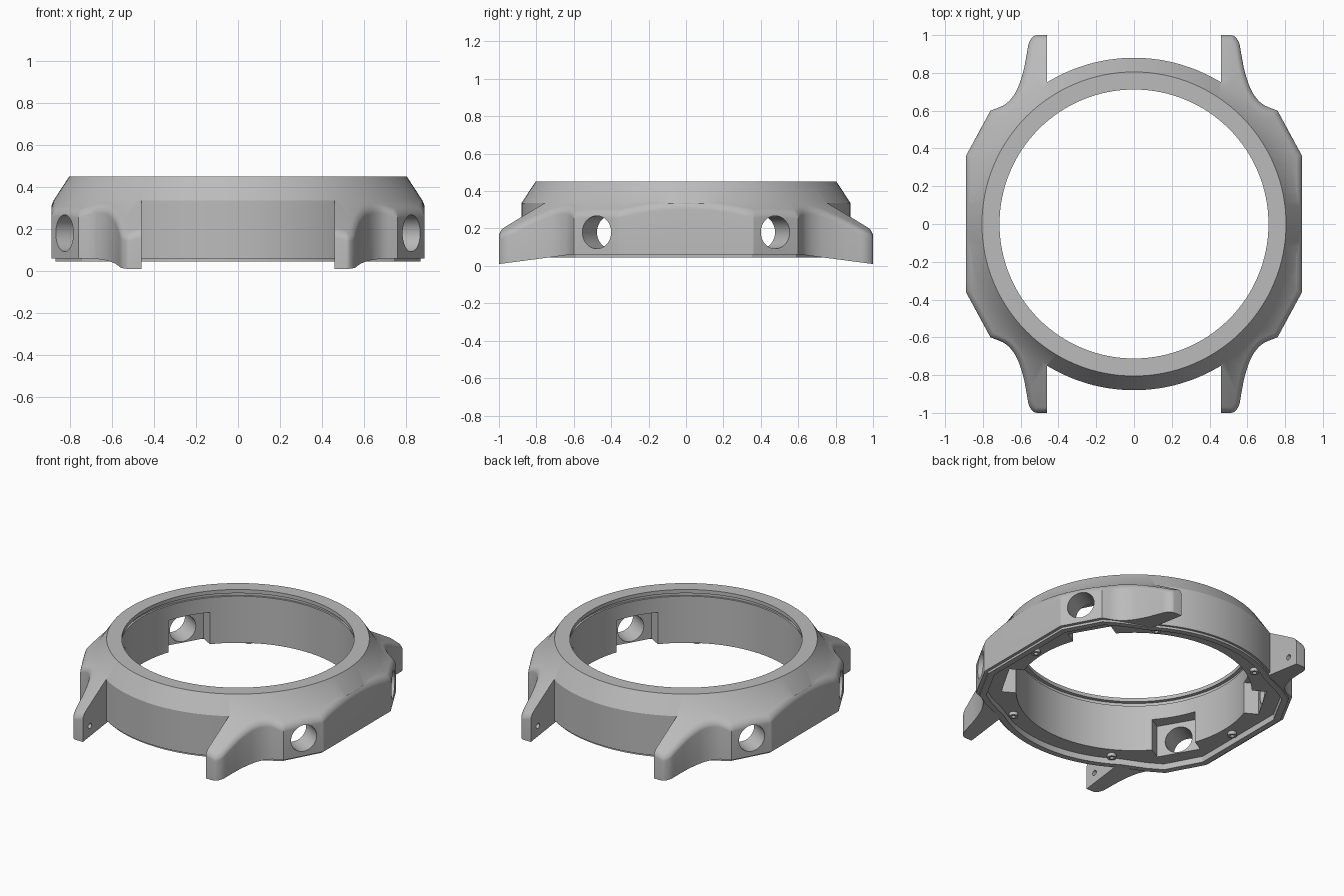
import bpy, bmesh, math
from mathutils import Vector, Matrix

if "Cube" in bpy.data.objects:
    bpy.data.objects.remove(bpy.data.objects["Cube"])

metal = bpy.data.materials.new("grey_metal")
metal.use_nodes = True
GREY = (0.5, 0.5, 0.5, 1)
metal.diffuse_color = GREY
metal.node_tree.nodes["Principled BSDF"].inputs["Base Color"].default_value = GREY


def finish(bm, name):
    bmesh.ops.recalc_face_normals(bm, faces=bm.faces)
    mesh = bpy.data.meshes.new(name)
    bm.to_mesh(mesh)
    bm.free()
    mesh.materials.append(metal)
    ob = bpy.data.objects.new(name, mesh)
    bpy.context.collection.objects.link(ob)
    return ob


def loft(levels):
    """Closed solid through equal-length rings of points, capped at both ends."""
    bm = bmesh.new()
    rings = [[bm.verts.new(p) for p in level] for level in levels]
    n = len(rings[0])
    for a, b in zip(rings, rings[1:]):
        for i in range(n):
            j = (i + 1) % n
            bm.faces.new((a[i], a[j], b[j], b[i]))
    bm.faces.new(rings[0])
    bm.faces.new(rings[-1])
    return bm


def prism(name, outline, z0, z1):
    return finish(loft([[(x, y, z) for x, y in outline] for z in (z0, z1)]), name)


def lathe(name, profile, steps=128, centre=(0, 0)):
    """Ring made by turning a closed (radius, z) profile."""
    bm = bmesh.new()
    rings = []
    for s in range(steps):
        a = 2 * math.pi * s / steps
        rings.append([bm.verts.new((centre[0] + r * math.cos(a), centre[1] + r * math.sin(a), z))
                      for r, z in profile])
    n = len(profile)
    for s in range(steps):
        a, b = rings[s], rings[(s + 1) % steps]
        for i in range(n):
            j = (i + 1) % n
            bm.faces.new((a[i], a[j], b[j], b[i]))
    return finish(bm, name)


def cylinder(name, radius, depth, matrix):
    bm = bmesh.new()
    bmesh.ops.create_cone(bm, cap_ends=True, segments=40, radius1=radius, radius2=radius,
                          depth=depth, matrix=matrix)
    return finish(bm, name)


def combine(target, other, operation):
    other.hide_render = True
    mod = target.modifiers.new("cut", "BOOLEAN")
    mod.operation, mod.solver, mod.object = operation, "EXACT", other
    bpy.context.view_layer.objects.active = target
    bpy.ops.object.modifier_apply(modifier=mod.name)
    bpy.data.objects.remove(other)


def smooth_path(points, steps=5):
    """Catmull-Rom path through the points."""
    p = [Vector(q) for q in points]
    p = [2 * p[0] - p[1]] + p + [2 * p[-1] - p[-2]]
    out = []
    for a, b, c, d in zip(p, p[1:], p[2:], p[3:]):
        for k in range(steps):
            t = k / steps
            out.append(0.5 * (2 * b + (c - a) * t + (2 * a - 5 * b + 4 * c - d) * t * t
                              + (3 * b - a - 3 * c + d) * t ** 3))
    return out + [p[-2]]


def arc(radius, a0, a1, steps):
    return [Vector((radius * math.cos(a0 + (a1 - a0) * k / steps),
                    radius * math.sin(a0 + (a1 - a0) * k / steps))) for k in range(steps + 1)]


def mirrored(points):
    return [Vector((q[0], -q[1])) for q in reversed(points)]


# Flank with two lugs: rounded plan outline under a conical top
LUG_X, INNER, FILLET = 0.46, 0.80, 0.028
quarter = [Vector((0.89, 0.36))] + smooth_path(
    [(0.76, 0.6), (0.68, 0.635), (0.625, 0.70), (0.588, 0.80), (0.568, 0.90),
     (0.556, 0.96), (0.53, 0.995), (0.50, 1.0)]) + [Vector((LUG_X, 1.0))]
end = math.acos(LUG_X / INNER)
outline = mirrored(quarter) + quarter + arc(INNER, end, -end, 40)


def inset(points, amount):
    out = []
    for i, p in enumerate(points):
        before, after = p - points[i - 1], points[(i + 1) % len(points)] - p
        n1 = Vector((-before.y, before.x)).normalized()
        n2 = Vector((-after.y, after.x)).normalized()
        move = (n1 + n2) / max(0.5, 1 + n1.dot(n2)) * amount
        if p.length < INNER + 0.01:
            move = Vector((0, 0))
        elif p.x <= LUG_X + 0.001:
            move = Vector((0, -math.copysign(amount, p.y)))
        out.append(p + move)
    return out


def flank(name, side):
    turns = [math.radians(18 * k) for k in range(6)]
    levels = [[(p.x, p.y, 0) for p in outline]]
    for k, t in enumerate(turns):
        levels.append([(p.x, p.y, 1 + k) for p in inset(outline, FILLET * (1 - math.cos(t)))])
    bm = loft(levels)
    cuts = [((0, 0, 0), (-math.sin(a), math.cos(a), 0))
            for a in (math.radians(3 * k + 1.5) for k in range(60))]
    cuts += [((0, y, 0), (0, 1, 0)) for y in (-0.62, 0.62)]
    for co, no in cuts:
        bmesh.ops.bisect_plane(bm, geom=bm.verts[:] + bm.edges[:] + bm.faces[:],
                               dist=1e-4, plane_co=co, plane_no=no)
    for v in bm.verts:
        if v.co.z < 0.5:
            v.co.z = 0.06 - 0.05 * max(0, abs(v.co.y) - 0.62) / 0.38
        else:
            t = math.radians(18 * (v.co.z - 1))
            r = math.hypot(v.co.x, v.co.y)
            v.co.z = 0.335 - 0.68 * (r - 0.885) - FILLET * (1 - math.sin(t))
        v.co.x *= side
    return finish(bm, name)


# Round case wall with sloped bezel and stepped bore
case = lathe("watch_case", [(0.88, 0.06), (0.88, 0.335), (0.805, 0.45), (0.712, 0.45),
                            (0.712, 0.425), (0.735, 0.425), (0.735, 0.40), (0.722, 0.40),
                            (0.722, 0.06)])
for side in (1, -1):
    combine(case, flank("flank", side), "UNION")

# Bottom lip and the recess for the back cover
start = math.radians(56)
corner = [Vector((0.89, 0.36)), Vector((0.76, 0.6)), Vector((0.66, 0.66))]
half = corner + arc(0.885, start, math.pi - start, 32) + [Vector((-p.x, p.y)) for p in reversed(corner)]
plan = half + [-p for p in half]
combine(case, prism("lip", [p * 0.978 for p in plan], 0.045, 0.07), "UNION")
combine(case, prism("recess", [p * 0.935 for p in plan], -0.1, 0.085), "DIFFERENCE")

# Four button holes with square pockets behind them
for angle in (30, 150, 210, 330):
    turn = Matrix.Rotation(math.radians(angle), 4, "Z")
    box = prism("pocket", [(0.6, -0.14), (0.8, -0.14), (0.8, 0.14), (0.6, 0.14)], -0.1, 0.3)
    box.data.transform(turn)
    combine(case, box, "DIFFERENCE")
    place = turn @ Matrix.Translation((0.88, 0, 0.18)) @ Matrix.Rotation(math.pi / 2, 4, "Y")
    combine(case, cylinder("button_hole", 0.088, 0.36, place), "DIFFERENCE")

# Blind strap-pin holes on the inner lug faces
for sx in (1, -1):
    for sy in (1, -1):
        place = Matrix.Translation((sx * LUG_X, sy * 0.925, 0.09)) @ Matrix.Rotation(math.pi / 2, 4, "Y")
        combine(case, cylinder("pin_hole", 0.018, 0.08, place), "DIFFERENCE")

# Six small screw bosses on the recess ledge
bosses = [lathe("screw_boss", [(0.028, 0.09), (0.028, 0.062), (0.013, 0.062), (0.013, 0.09)], 20,
                (0.785 * math.cos(k * math.pi / 3), 0.785 * math.sin(k * math.pi / 3)))
          for k in range(6)]

for ob in [case] + bosses:
    bpy.ops.object.select_all(action="DESELECT")
    ob.select_set(True)
    bpy.context.view_layer.objects.active = ob
    bpy.ops.object.shade_smooth_by_angle(angle=math.radians(23))
